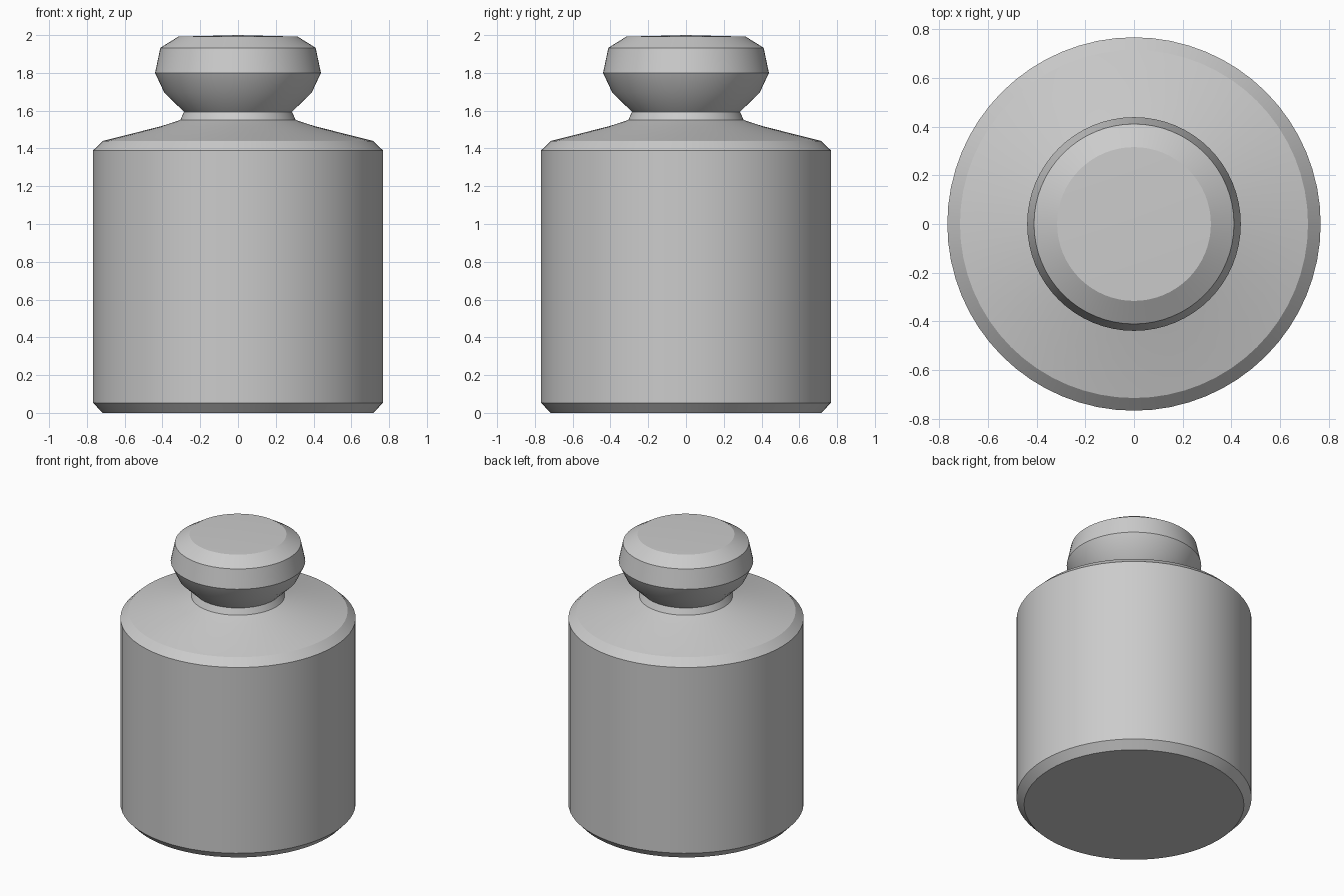
import bpy, bmesh, math

if "Cube" in bpy.data.objects:
    bpy.data.objects.remove(bpy.data.objects["Cube"])

SEGMENTS = 64


def lathe(name, profile):
    """Spin an (r, z) profile that starts and ends on the axis around z."""
    bm = bmesh.new()
    verts = [bm.verts.new((r, 0, z)) for r, z in profile]
    edges = [bm.edges.new(pair) for pair in zip(verts, verts[1:])]
    bmesh.ops.spin(bm, geom=verts + edges, cent=(0, 0, 0), axis=(0, 0, 1),
                   angle=math.tau, steps=SEGMENTS, use_duplicate=False)
    bmesh.ops.remove_doubles(bm, verts=bm.verts, dist=1e-4)
    bmesh.ops.recalc_face_normals(bm, faces=bm.faces)
    mesh = bpy.data.meshes.new(name)
    bm.to_mesh(mesh)
    bm.free()
    obj = bpy.data.objects.new(name, mesh)
    bpy.context.collection.objects.link(obj)
    bpy.ops.object.select_all(action='DESELECT')
    obj.select_set(True)
    bpy.context.view_layer.objects.active = obj
    bpy.ops.object.shade_smooth_by_angle(angle=math.radians(25))
    return obj


# Cylindrical body with chamfered rims and a sloping shoulder
body = [(0, 0), (0.717, 0), (0.767, 0.053), (0.767, 1.39),
        (0.715, 1.44), (0.405, 1.518), (0.305, 1.551)]
# Narrow neck
neck = [(0.286, 1.594)]
# Flared knob with a nearly flat top
knob = [(0.39, 1.695), (0.439, 1.80), (0.411, 1.933), (0.316, 1.992), (0, 2.0)]

# The weight is one continuous turned solid
lathe("knobbed_weight", body + neck + knob)
